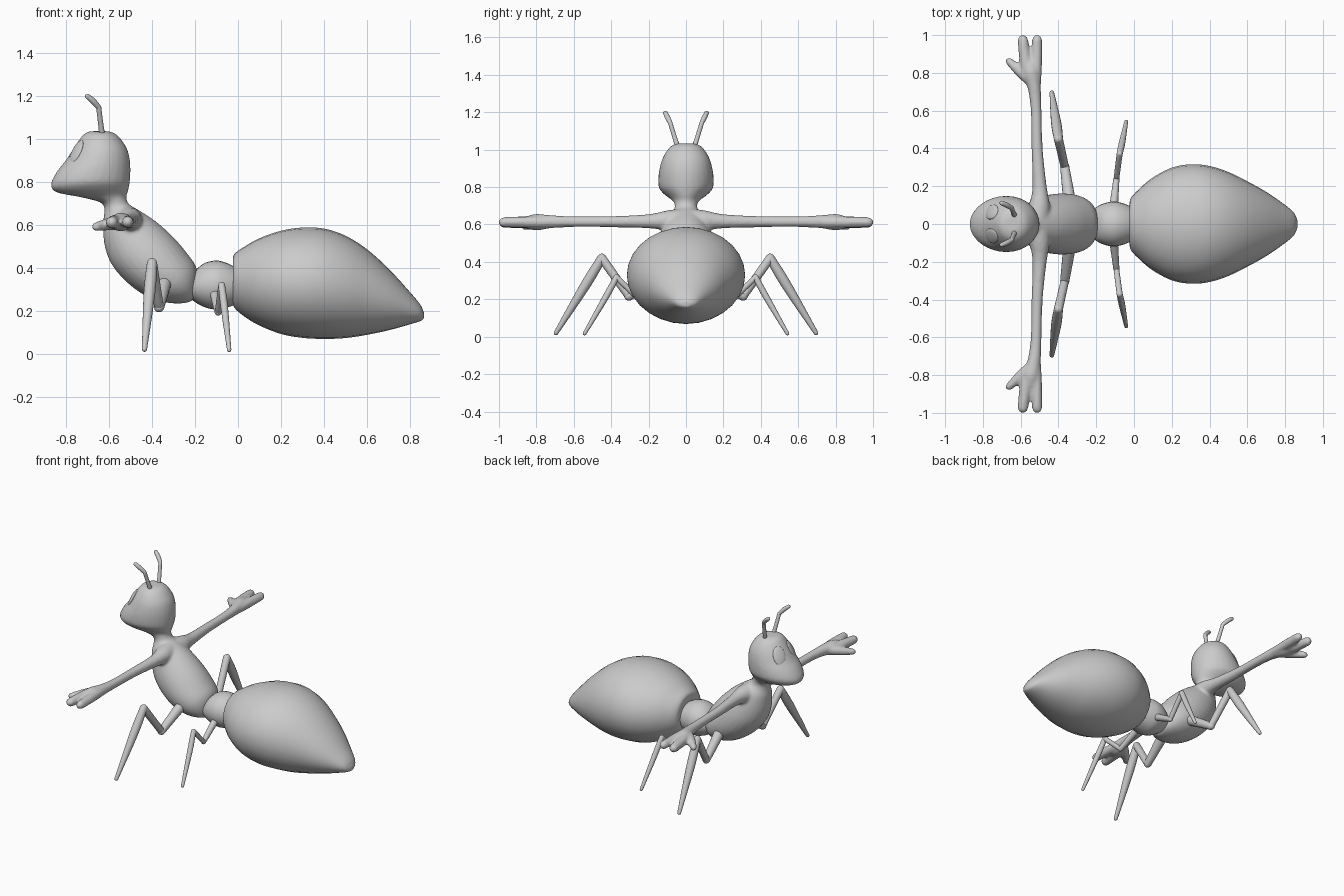
import bpy, bmesh, math
from mathutils import Vector, Matrix

if "Cube" in bpy.data.objects:
    bpy.data.objects.remove(bpy.data.objects["Cube"])

SEG = 28


def spline(pts, steps):
    """Catmull-Rom through tuples of any length."""
    out = []
    for i in range(len(pts) - 1):
        a, b = pts[max(i - 1, 0)], pts[i]
        c, d = pts[i + 1], pts[min(i + 2, len(pts) - 1)]
        for k in range(steps):
            t = k / steps
            out.append(tuple(0.5 * (2 * q + (r - p) * t + (2 * p - 5 * q + 4 * r - s) * t * t
                                    + (3 * q - p - 3 * r + s) * t ** 3)
                             for p, q, r, s in zip(a, b, c, d)))
    return out + [pts[-1]]


def skin(bm, rings):
    """Bridge rings of points and cap both ends."""
    vs = [[bm.verts.new(p) for p in ring] for ring in rings]
    n = len(vs[0])
    for a, b in zip(vs, vs[1:]):
        for i in range(n):
            j = (i + 1) % n
            bm.faces.new((a[i], a[j], b[j], b[i]))
    bm.faces.new(vs[0][::-1])
    bm.faces.new(vs[-1])


def loft(bm, sections, steps=5):
    """Elliptic sections: two outline points in the xz plane and a half width in y."""
    rings = []
    for x1, z1, x2, z2, w in spline(sections, steps):
        c = Vector(((x1 + x2) / 2, 0, (z1 + z2) / 2))
        u = Vector(((x2 - x1) / 2, 0, (z2 - z1) / 2))
        rings.append([c + u * math.cos(a) + Vector((0, w * math.sin(a), 0))
                      for a in (2 * math.pi * i / SEG for i in range(SEG))])
    skin(bm, rings)


def tube(bm, pts, side=1, steps=4, seg=16):
    """Round limb through (x, y, z, radius) points with rounded ends."""
    pts = [(Vector((x, y * side, z)), r) for x, y, z, r in spline(pts, steps)]
    d0 = (pts[0][0] - pts[1][0]).normalized()
    d1 = (pts[-1][0] - pts[-2][0]).normalized()
    (p0, r0), (p1, r1) = pts[0], pts[-1]
    angs = [math.radians(a) for a in (25, 50, 70, 85)]
    pts = ([(p0 + d0 * r0 * math.sin(a), r0 * math.cos(a)) for a in angs[::-1]] + pts
           + [(p1 + d1 * r1 * math.sin(a), r1 * math.cos(a)) for a in angs])
    u, rings = None, []
    for i, (p, r) in enumerate(pts):
        t = (pts[min(i + 1, len(pts) - 1)][0] - pts[max(i - 1, 0)][0]).normalized()
        u = t.orthogonal() if u is None else u - t * u.dot(t)
        u.normalize()
        v = t.cross(u)
        rings.append([p + (u * math.cos(a) + v * math.sin(a)) * r
                      for a in (2 * math.pi * k / seg for k in range(seg))])
    skin(bm, rings)


def finish(bm, name, mirror=False):
    bmesh.ops.recalc_face_normals(bm, faces=bm.faces)
    for f in bm.faces:
        f.smooth = True
    me = bpy.data.meshes.new(name)
    bm.to_mesh(me)
    bm.free()
    ob = bpy.data.objects.new(name, me)
    bpy.context.collection.objects.link(ob)
    if mirror:
        m = ob.modifiers.new("Mirror", 'MIRROR')
        m.use_axis = (False, True, False)
        m.use_clip = False
        m.use_mirror_merge = False
    return ob


# head, neck and thorax in one sweep
bm = bmesh.new()
loft(bm, [
    (-.69, 1.034, -.60, 1.034, .04), (-.715, 1.022, -.57, 1.022, .075),
    (-.738, .995, -.543, .995, .102), (-.768, .95, -.515, .95, .127),
    (-.80, .90, -.503, .90, .141), (-.84, .85, -.50, .85, .148),
    (-.867, .80, -.503, .80, .146), (-.868, .77, -.507, .775, .128),
    (-.835, .747, -.512, .752, .102), (-.73, .727, -.518, .735, .076),
    (-.635, .70, -.518, .715, .061), (-.622, .66, -.505, .693, .065),
    (-.628, .60, -.45, .66, .10), (-.62, .50, -.37, .605, .132),
    (-.585, .41, -.29, .53, .155), (-.51, .325, -.232, .46, .162),
    (-.42, .263, -.20, .415, .152), (-.34, .238, -.189, .375, .13),
    (-.27, .233, -.188, .33, .095), (-.22, .24, -.19, .28, .05)])

# arms and three-fingered hands, both sides
for s in (1, -1):
    tube(bm, [(-.515, .02, .615, .072), (-.50, .10, .62, .056), (-.50, .20, .617, .038),
              (-.513, .40, .615, .03), (-.518, .60, .615, .029), (-.528, .72, .615, .035),
              (-.545, .80, .612, .045), (-.548, .84, .612, .036)], s)
    tube(bm, [(-.522, .74, .612, .03), (-.516, .85, .613, .03), (-.513, .975, .612, .027)], s)
    tube(bm, [(-.54, .76, .612, .034), (-.57, .84, .612, .034), (-.588, .973, .61, .028)], s)
    tube(bm, [(-.55, .765, .61, .034), (-.60, .805, .602, .03), (-.66, .86, .59, .021)], s)
body = finish(bm, "upper_body")
rm = body.modifiers.new("Fuse", 'REMESH')
rm.mode = 'VOXEL'
rm.voxel_size = 0.009
rm.use_smooth_shade = True
sm = body.modifiers.new("Soften", 'SMOOTH')
sm.factor = 0.5
sm.iterations = 6

# waist bead
bm = bmesh.new()
loft(bm, [(-.23, .26, -.23, .35, .07), (-.17, .222, -.17, .412, .105), (-.11, .205, -.11, .432, .119),
          (-.06, .212, -.06, .424, .11), (-.01, .228, -.01, .40, .09), (.03, .25, .03, .38, .07)])
finish(bm, "waist")

# abdomen
bm = bmesh.new()
loft(bm, [(-.022, .25, -.022, .43, .09), (-.018, .215, -.018, .462, .135), (.03, .172, .03, .497, .188),
          (.10, .13, .10, .536, .246), (.20, .091, .20, .571, .298), (.30, .073, .30, .586, .316),
          (.40, .068, .40, .581, .307), (.50, .072, .50, .548, .275), (.60, .087, .60, .485, .226),
          (.70, .108, .70, .395, .17), (.79, .133, .79, .297, .108), (.84, .148, .845, .232, .065),
          (.86, .158, .863, .195, .03), (.865, .17, .866, .185, .01)])
finish(bm, "abdomen")

# legs: three rounded segments each, mirrored
for name, segs in {
    "front_leg": [[(-.34, .11, .34, .034), (-.367, .305, .216, .024)],
                  [(-.367, .305, .216, .022), (-.40, .45, .42, .024)],
                  [(-.40, .45, .42, .024), (-.412, .535, .28, .027), (-.435, .695, .02, .012)]],
    "rear_leg": [[(-.11, .07, .29, .024), (-.093, .24, .192, .016)],
                 [(-.093, .24, .192, .015), (-.076, .372, .317, .016)],
                 [(-.076, .372, .317, .016), (-.063, .43, .21, .017), (-.041, .542, .017, .010)]],
}.items():
    bm = bmesh.new()
    for seg in segs:
        tube(bm, seg)
    finish(bm, name, mirror=True)

# antennae
bm = bmesh.new()
tube(bm, [(-.63, .04, 1.0, .014), (-.64, .065, 1.08, .012), (-.648, .085, 1.145, .012)])
tube(bm, [(-.648, .085, 1.145, .012), (-.675, .10, 1.175, .014), (-.70, .11, 1.196, .012)])
finish(bm, "antennae", mirror=True)

# flat oval eyes
bm = bmesh.new()
bmesh.ops.create_uvsphere(bm, u_segments=28, v_segments=14, radius=1)
rot = Vector((-.78, .42, .46)).to_track_quat('Z', 'Y').to_matrix().to_4x4()
bm.transform(Matrix.Translation((-.752, .064, .937)) @ rot @ Matrix.Diagonal((.042, .062, .012, 1)))
finish(bm, "eyes", mirror=True)
